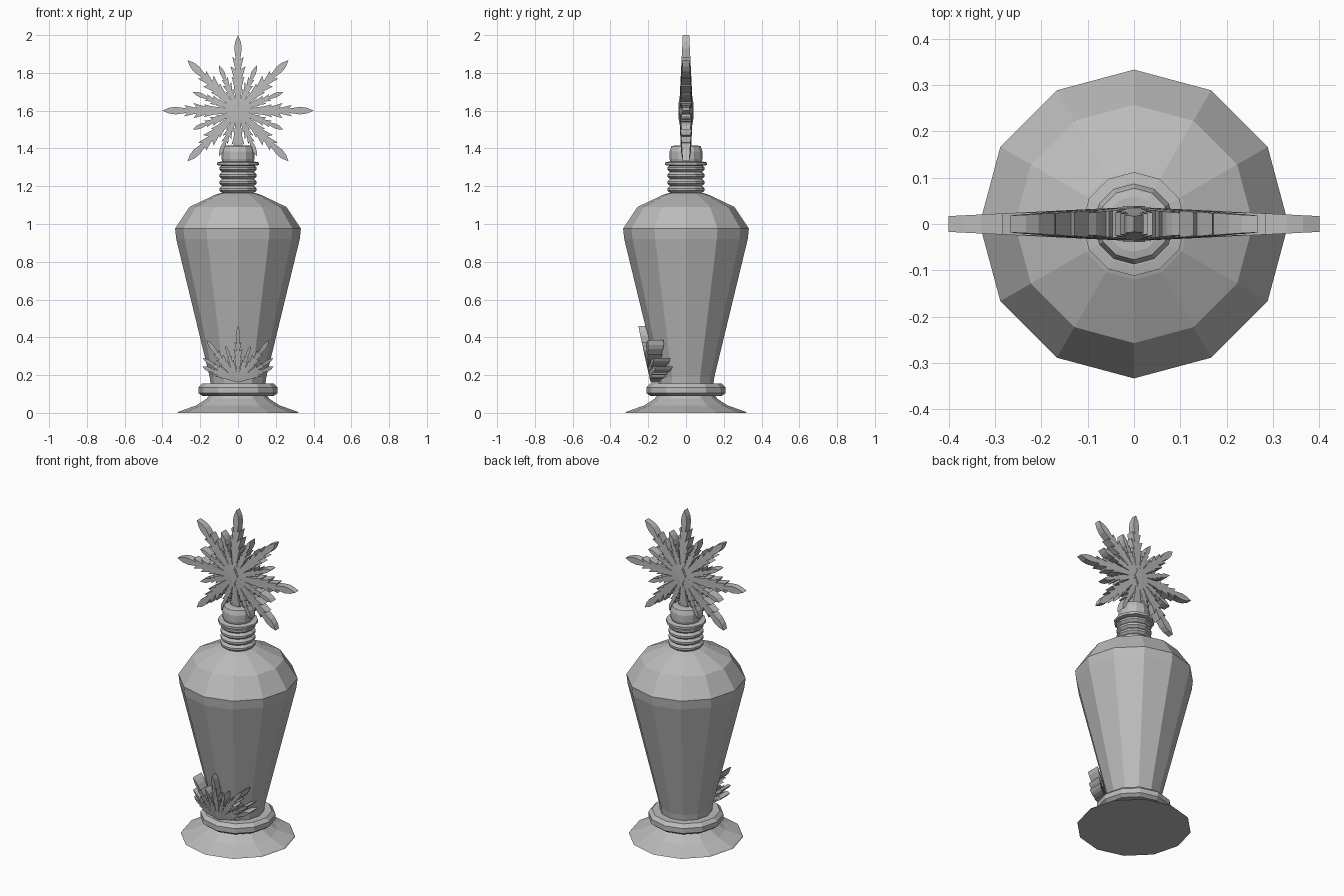
import bpy, bmesh, math

cube = bpy.data.objects.get("Cube")
if cube:
    bpy.data.objects.remove(cube, do_unlink=True)

glass = bpy.data.materials.new("grey_glass")
glass.use_nodes = True
GREY = (0.5, 0.5, 0.5, 1)
glass.diffuse_color = GREY
glass.node_tree.nodes["Principled BSDF"].inputs["Base Color"].default_value = GREY


def finish(name, bm):
    bmesh.ops.recalc_face_normals(bm, faces=bm.faces)
    mesh = bpy.data.meshes.new(name)
    bm.to_mesh(mesh)
    bm.free()
    mesh.materials.append(glass)
    bpy.context.collection.objects.link(bpy.data.objects.new(name, mesh))


def lathe(name, profile, sides=12):
    """Turn a (radius, height) profile and cap both ends."""
    bm = bmesh.new()
    rings = []
    for r, z in profile:
        angles = [2 * math.pi * i / sides for i in range(sides)]
        rings.append([bm.verts.new((r * math.cos(a), r * math.sin(a), z)) for a in angles])
    for low, high in zip(rings, rings[1:]):
        for i in range(sides):
            j = (i + 1) % sides
            bm.faces.new((low[i], low[j], high[j], high[i]))
    bm.faces.new(rings[0])
    bm.faces.new(rings[-1])
    finish(name, bm)


def plate(bm, outline, place):
    """Thick plate from a 2D outline; place maps (x, z, side) to space."""
    front = [bm.verts.new(place(x, z, -1)) for x, z in outline]
    back = [bm.verts.new(place(x, z, 1)) for x, z in outline]
    bm.faces.new(front)
    bm.faces.new(back)
    for i in range(len(outline)):
        j = (i + 1) % len(outline)
        bm.faces.new((front[i], front[j], back[j], back[i]))


# Arm segments: start, end, half width at start, half width at end
BARBS = [(0.00, 0.13, 0.006, 0.022), (0.09, 0.18, 0.010, 0.034),
         (0.14, 0.235, 0.012, 0.040), (0.20, 0.285, 0.010, 0.030)]
LEAF = [(0.25, -0.009), (0.33, -0.020), (0.365, -0.015), (0.40, 0),
        (0.365, 0.015), (0.33, 0.020), (0.25, 0.009)]


def arm(bm, degrees, length, width, place):
    """Ear-shaped arm: stacked chevrons ending in a pointed leaf."""
    a = math.radians(degrees)
    k = length / 0.4
    outlines = [[(s, -w0), (e, -w1), (e - 0.025, 0), (e, w1), (s, w0)]
                for s, e, w0, w1 in BARBS] + [LEAF]
    for outline in outlines:
        pts = []
        for u, v in outline:
            u, v = u * k, v * width
            pts.append((u * math.sin(a) + v * math.cos(a),
                        u * math.cos(a) - v * math.sin(a)))
        plate(bm, pts, place)


# Bottle parts
lathe("foot", [(0.32, 0), (0.315, 0.006), (0.22, 0.04), (0.165, 0.075), (0.15, 0.10)])
lathe("collar_ring", [(0.15, 0.09), (0.19, 0.09), (0.21, 0.105), (0.21, 0.135),
                      (0.19, 0.155), (0.14, 0.155)])
lathe("bottle_body", [(0.145, 0.15), (0.15, 0.19), (0.327, 0.92), (0.333, 0.975),
                      (0.257, 1.09), (0.12, 1.155), (0.09, 1.165)])
neck = [(0.095, 1.15)]
for i in range(4):
    z = 1.165 + i * 0.037
    neck += [(0.085, z), (0.099, z + 0.012), (0.099, z + 0.024)]
neck += [(0.088, 1.308), (0.112, 1.312), (0.112, 1.326), (0.09, 1.33)]
lathe("threaded_neck", neck)
lathe("stopper", [(0.08, 1.32), (0.087, 1.345), (0.087, 1.385), (0.077, 1.412), (0.06, 1.416)])


# Large snowflake on the stopper
def flat(x, z, side):
    thick = 0.037 - 0.05 * math.hypot(x, z)
    return (x, side * thick, 1.6 + z)


bm = bmesh.new()
for i in range(8):
    arm(bm, 45 * i, 0.4 if i % 2 == 0 else 0.378, 1, flat)
    arm(bm, 45 * i + 22.5, 0.26, 0.62, flat)
finish("snowflake", bm)

bm = bmesh.new()
plate(bm, [(0.033, 0), (0, 0.063), (-0.033, 0), (0, -0.063)],
      lambda x, z, side: (x, side * 0.036, 1.6 + z))
plate(bm, [(0.024, 0), (0, 0.047), (-0.024, 0), (0, -0.047)],
      lambda x, z, side: (x, side * 0.039, 1.6 + z))
finish("snowflake_centre", bm)


# Half snowflake wrapped round the front of the body
def wrapped(x, z, side):
    thick = 0.022 + 0.12 * abs(x)
    return (x, -0.165 - 0.22 * z + 1.95 * x * x + side * thick, 0.165 + z)


bm = bmesh.new()
arm(bm, 0, 0.295, 0.6, wrapped)
for s in (-1, 1):
    for degrees, length, width in ((19, 0.20, 0.45), (37, 0.275, 0.65),
                                   (56, 0.225, 0.5), (67, 0.205, 0.6)):
        arm(bm, s * degrees, length, width, wrapped)
finish("half_snowflake", bm)
